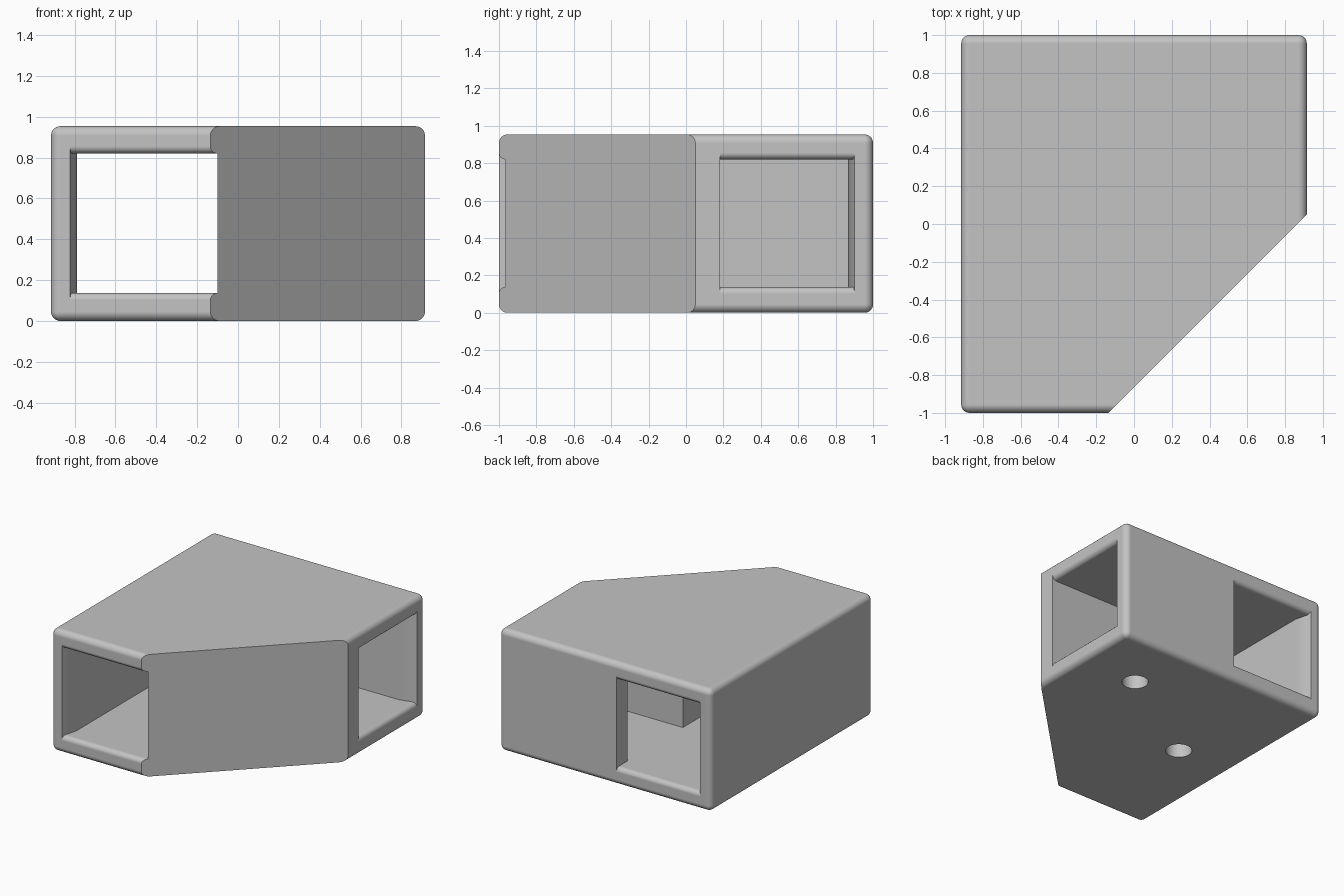
import bpy, bmesh, math
from mathutils import Matrix, Vector

if "Cube" in bpy.data.objects:
    bpy.data.objects.remove(bpy.data.objects["Cube"], do_unlink=True)

HALF_X, HALF_Y, HEIGHT = 0.915, 1.0, 0.953
FLOOR, CEILING = 0.137, 0.82      # inside of the ducts
ROUND, LIP = 0.045, 0.035         # outer edge radius, mouth edge radius
FLARE, FLARE_DEPTH = 0.035, 0.13  # widening of one wall at each mouth


def make_object(name, bm):
    bmesh.ops.recalc_face_normals(bm, faces=bm.faces)
    mesh = bpy.data.meshes.new(name)
    bm.to_mesh(mesh)
    bm.free()
    obj = bpy.data.objects.new(name, mesh)
    bpy.context.collection.objects.link(obj)
    return obj


def mouth(steps=7):
    """Stations of a mouth: depth, lip growth up and down, wall flare."""
    result = [(-0.05, LIP, FLARE)]
    for i in range(steps + 1):
        a = math.pi / 2 * i / steps
        depth = LIP * (1 - math.cos(a))
        result.append((depth, LIP * (1 - math.sin(a)), FLARE * (1 - depth / FLARE_DEPTH)))
    return result + [(FLARE_DEPTH, 0, 0)]


def duct(name, stations, flared, fixed, along_x):
    """Loft rectangular sections into a duct-shaped cutter."""
    bm = bmesh.new()
    outward = math.copysign(1, flared - fixed)
    rings = []
    for t, grow, flare in stations:
        side = flared + outward * flare
        lo, hi = FLOOR - grow, CEILING + grow
        ring = [(side, lo), (fixed, lo), (fixed, hi), (side, hi)]
        rings.append([bm.verts.new((t, s, z) if along_x else (s, t, z)) for s, z in ring])
    for a, b in zip(rings, rings[1:]):
        for i in range(4):
            j = (i + 1) % 4
            bm.faces.new((a[i], a[j], b[j], b[i]))
    bm.faces.new(rings[0])
    bm.faces.new(rings[-1])
    return make_object(name, bm)


def hole(name, x, y):
    bm = bmesh.new()
    bmesh.ops.create_cone(bm, cap_ends=True, segments=48, radius1=0.094, radius2=0.094,
                          depth=0.5, matrix=Matrix.Translation((x, y, 0.1)))
    return make_object(name, bm)


# Rounded block with one corner sliced off
bm = bmesh.new()
bmesh.ops.create_cube(bm, size=1, matrix=Matrix.Translation((0, 0, HEIGHT / 2))
                      @ Matrix.Diagonal((2 * HALF_X, 2 * HALF_Y, HEIGHT, 1)))
bmesh.ops.bevel(bm, geom=bm.edges[:], offset=ROUND, offset_type='OFFSET',
                segments=7, profile=0.5, affect='EDGES')
cut = bmesh.ops.bisect_plane(bm, geom=bm.verts[:] + bm.edges[:] + bm.faces[:],
                             plane_co=Vector((HALF_X, 0.05, 0)),
                             plane_no=Vector((1, -1, 0)), clear_outer=True)
rim = [e for e in cut["geom_cut"] if isinstance(e, bmesh.types.BMEdge)]
bmesh.ops.edgeloop_fill(bm, edges=rim)
body = make_object("housing", bm)

# Ducts: one straight through front to back, one entering from the side
front = [(d - HALF_Y, g, f) for d, g, f in mouth()]
back = [(-t, g, f) for t, g, f in reversed(front)]
side = [(HALF_X - d, g, f) for d, g, f in mouth()]
cutters = [
    duct("through_duct_cutter", front + back, -0.787, -0.10, False),
    duct("side_duct_cutter", side + [(-0.44, 0, 0)], 0.866, 0.182, True),
    hole("side_hole_cutter", 0.43, 0.524),
    hole("through_hole_cutter", -0.445, -0.03),
]

bpy.ops.object.select_all(action='DESELECT')
body.select_set(True)
bpy.context.view_layer.objects.active = body
for cutter in cutters:
    cutter.hide_render = True
    mod = body.modifiers.new("cut", 'BOOLEAN')
    mod.operation = 'DIFFERENCE'
    mod.solver = 'EXACT'
    mod.object = cutter
    bpy.ops.object.modifier_apply(modifier=mod.name)
    bpy.data.objects.remove(cutter, do_unlink=True)

# Single grey finish
grey = bpy.data.materials.new("light grey")
grey.use_nodes = True
colour = (0.55, 0.55, 0.55, 1)
grey.diffuse_color = colour
grey.node_tree.nodes["Principled BSDF"].inputs["Base Color"].default_value = colour
body.data.materials.clear()
body.data.materials.append(grey)

# Smooth rounds, crisp corners
bpy.ops.object.shade_smooth_by_angle(angle=math.radians(30))
weighted = body.modifiers.new("flat_faces", 'WEIGHTED_NORMAL')
weighted.keep_sharp = True
